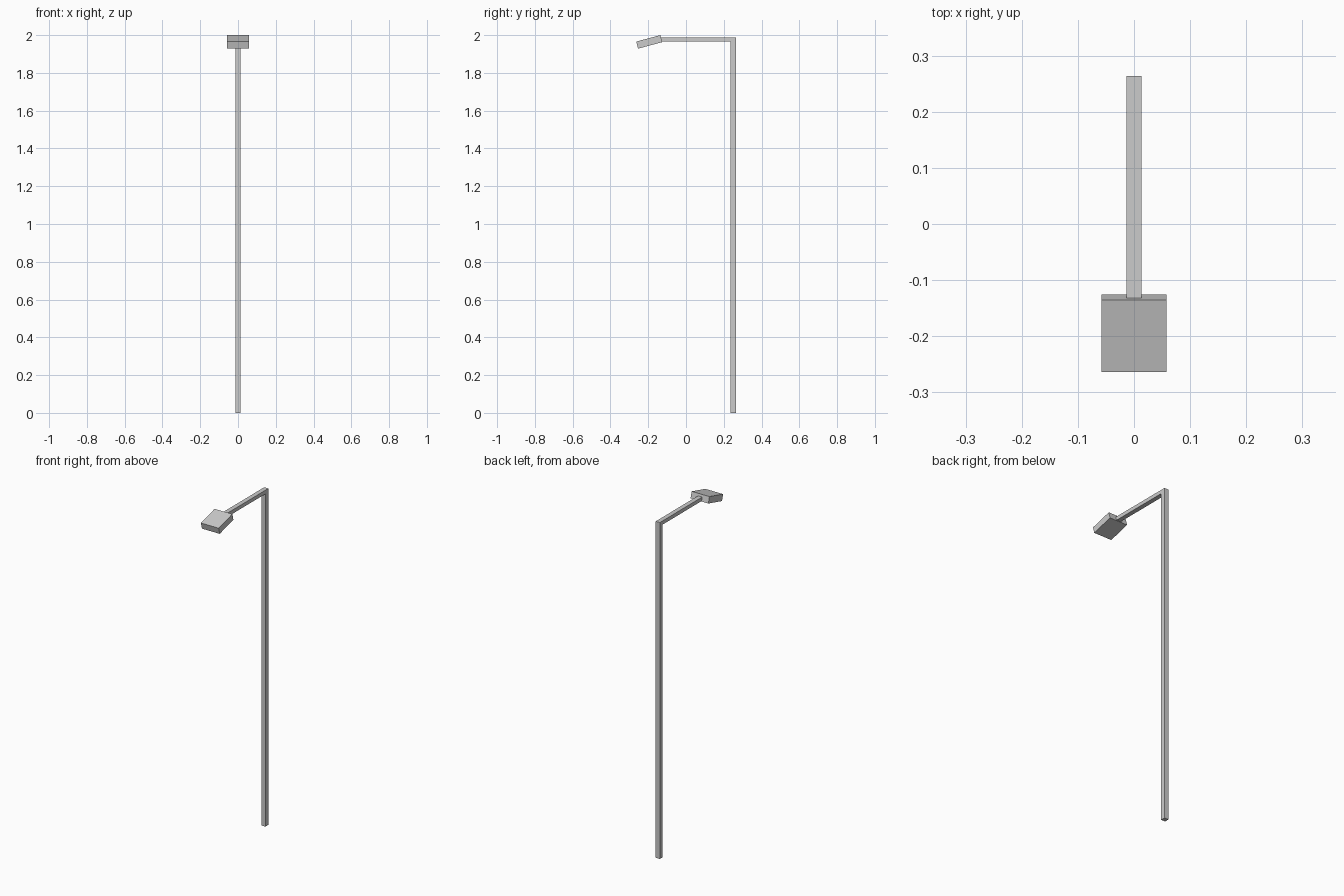
import bpy, math

if "Cube" in bpy.data.objects:
    bpy.data.objects.remove(bpy.data.objects["Cube"])


def extrude_profile(name, profile, width):
    """Extrude a closed (y, z) outline symmetrically along x."""
    n = len(profile)
    verts = [(x, y, z) for x in (-width / 2, width / 2) for y, z in profile]
    faces = [list(range(n))[::-1], list(range(n, 2 * n))]
    faces += [(i, (i + 1) % n, (i + 1) % n + n, i + n) for i in range(n)]
    mesh = bpy.data.meshes.new(name)
    mesh.from_pydata(verts, [], faces)
    obj = bpy.data.objects.new(name, mesh)
    bpy.context.collection.objects.link(obj)
    # consistent outward normals
    import bmesh
    bm = bmesh.new()
    bm.from_mesh(mesh)
    bmesh.ops.recalc_face_normals(bm, faces=bm.faces)
    bm.to_mesh(mesh)
    bm.free()
    return obj


BACK, POST, TOP, ARM = 0.2635, 0.027, 1.987, 0.022
ARM_END = -0.132

# Post and arm: one L-shaped square bar
extrude_profile("post_and_arm", [
    (BACK, 0), (BACK, TOP), (ARM_END, TOP), (ARM_END, TOP - ARM),
    (BACK - POST, TOP - ARM), (BACK - POST, 0)], POST)

# Lamp head: box tilted 15 degrees down towards the front
L, T, a = 0.1325, 0.0386, math.radians(15)
c, s = math.cos(a), math.sin(a)
y0, z0 = -BACK + L * c, 2.0   # upper back edge
extrude_profile("lamp_head", [
    (y0, z0), (y0 - L * c, z0 - L * s),
    (y0 - L * c + T * s, z0 - L * s - T * c), (y0 + T * s, z0 - T * c)], 0.116)
